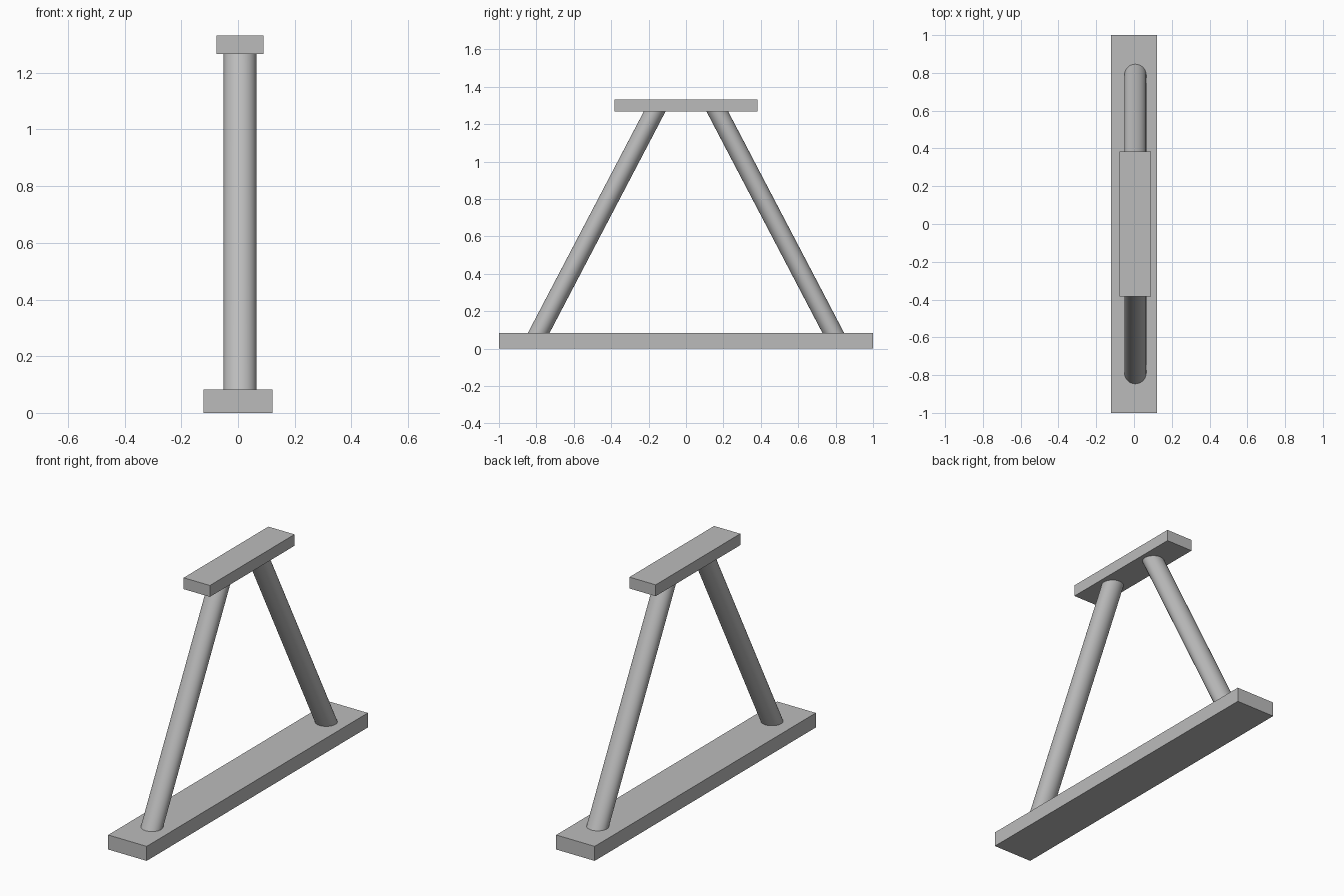
import bpy
import bmesh
import math
from mathutils import Matrix, Vector

default = bpy.data.objects.get("Cube")
if default:
    bpy.data.objects.remove(default, do_unlink=True)

# Single grey material
GREY = (0.50, 0.50, 0.50, 1.0)
grey = bpy.data.materials.new("plain grey")
grey.use_nodes = True
grey.diffuse_color = GREY
grey.node_tree.nodes["Principled BSDF"].inputs["Base Color"].default_value = GREY

BASE_TOP, PLATE_BOTTOM, PLATE_TOP = 0.083, 1.267, 1.332
AXIS_X = 0.007      # legs and top plate sit slightly off the base centre
LEG_RADIUS = 0.058


def finish(name, bm):
    mesh = bpy.data.meshes.new(name)
    bm.to_mesh(mesh)
    bm.free()
    mesh.materials.append(grey)
    obj = bpy.data.objects.new(name, mesh)
    bpy.context.collection.objects.link(obj)
    return obj


def box(name, x, width, length, bottom, top):
    bm = bmesh.new()
    place = Matrix.Translation((x, 0, (bottom + top) / 2))
    size = Matrix.Diagonal((width, length, top - bottom, 1))
    bmesh.ops.create_cube(bm, size=1, matrix=place @ size)
    return finish(name, bm)


def leg(name, foot_y, head_y):
    # Upright cylinder sheared so its ends lie flush on the boards
    height = PLATE_BOTTOM - BASE_TOP
    bm = bmesh.new()
    bmesh.ops.create_cone(bm, cap_ends=True, segments=48, radius1=LEG_RADIUS,
                          radius2=LEG_RADIUS, depth=height)
    for v in bm.verts:
        t = v.co.z / height + 0.5
        v.co += Vector((AXIS_X, foot_y + (head_y - foot_y) * t, BASE_TOP + height / 2))
    obj = finish(name, bm)
    bpy.ops.object.select_all(action="DESELECT")
    obj.select_set(True)
    bpy.context.view_layer.objects.active = obj
    bpy.ops.object.shade_smooth_by_angle(angle=math.radians(30))
    return obj


# Long base board and short top plate
box("base_board", 0, 0.244, 2.0, 0, BASE_TOP)
box("top_plate", AXIS_X, 0.166, 0.766, PLATE_BOTTOM, PLATE_TOP)

# Two round legs leaning towards each other
for name, side in (("front_leg", -1), ("back_leg", 1)):
    leg(name, side * 0.788, side * 0.168)
